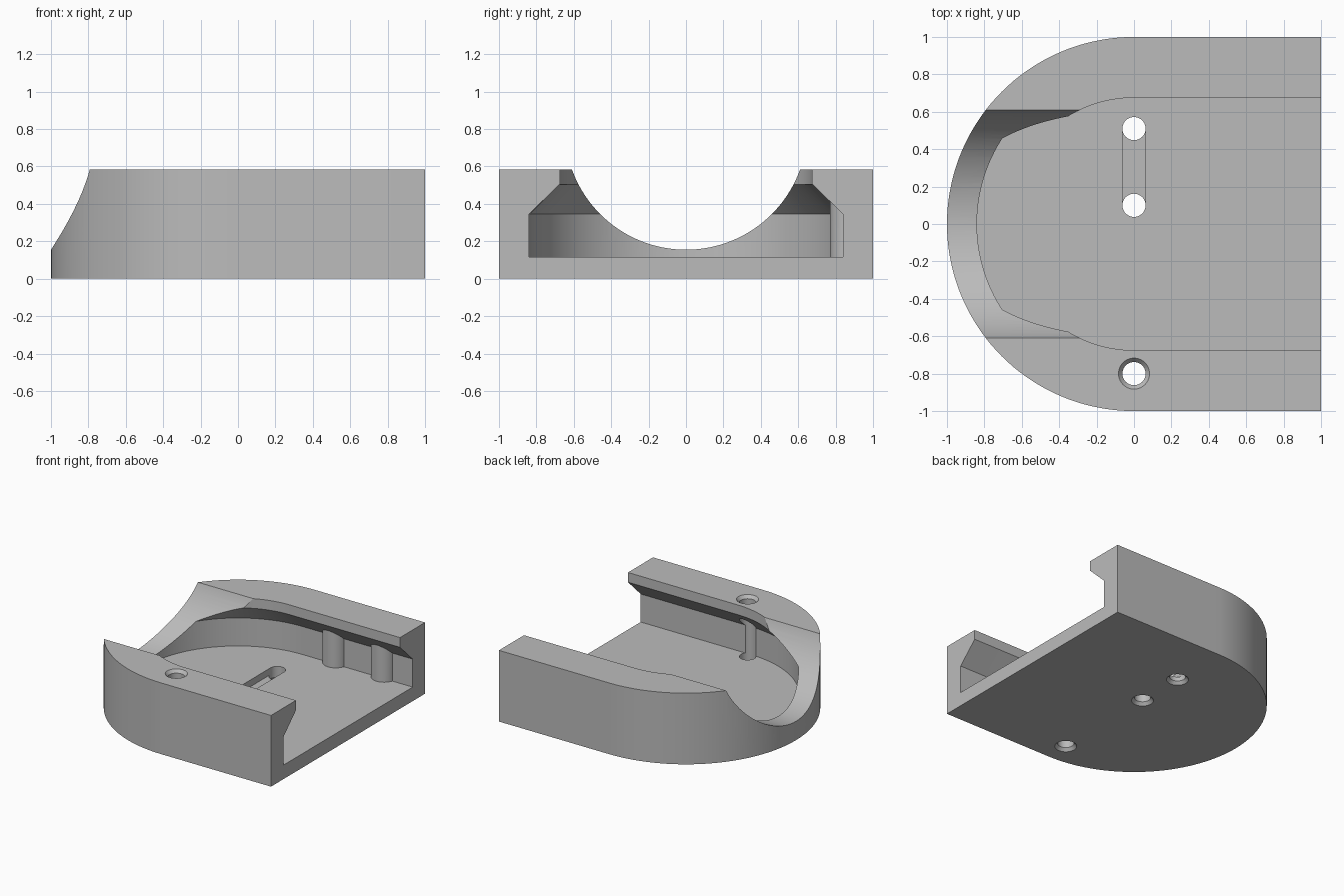
import bpy, bmesh, math

if "Cube" in bpy.data.objects:
    bpy.data.objects.remove(bpy.data.objects["Cube"])

HEIGHT, FLOOR = 0.585, 0.115
HOLE_R, SINK_R, SINK_DEPTH = 0.062, 0.083, 0.025

grey = bpy.data.materials.new("plain grey")
grey.use_nodes = True
grey.diffuse_color = (0.5, 0.5, 0.5, 1)
grey.node_tree.nodes["Principled BSDF"].inputs["Base Color"].default_value = (0.5, 0.5, 0.5, 1)


def loft(name, rings):
    """Closed solid through a stack of matching rings of points."""
    bm = bmesh.new()
    loops = [[bm.verts.new(p) for p in ring] for ring in rings]
    count = len(loops[0])
    for low, high in zip(loops, loops[1:]):
        for i in range(count):
            j = (i + 1) % count
            bm.faces.new((low[i], low[j], high[j], high[i]))
    bm.faces.new(loops[0][::-1])
    bm.faces.new(loops[-1])
    bmesh.ops.recalc_face_normals(bm, faces=bm.faces)
    mesh = bpy.data.meshes.new(name)
    bm.to_mesh(mesh)
    bm.free()
    mesh.materials.append(grey)
    obj = bpy.data.objects.new(name, mesh)
    bpy.context.collection.objects.link(obj)
    return obj


def d_ring(r, z, x_end, steps=72):
    """Half circle on the -x side with straight sides to x_end."""
    arc = [math.pi / 2 + math.pi * i / steps for i in range(steps + 1)]
    return ([(x_end, r, z)] + [(r * math.cos(a), r * math.sin(a), z) for a in arc]
            + [(x_end, -r, z)])


def round_ring(x, y, r, z, steps=40):
    turns = [2 * math.pi * i / steps for i in range(steps)]
    return [(x + r * math.cos(a), y + r * math.sin(a), z) for a in turns]


def combine(target, tool, operation):
    mod = target.modifiers.new(tool.name, "BOOLEAN")
    mod.object, mod.operation, mod.solver = tool, operation, "EXACT"
    bpy.context.view_layer.objects.active = target
    bpy.ops.object.modifier_apply(modifier=mod.name)
    bpy.data.objects.remove(tool)


# Outer block with one rounded end
body = loft("holder_body", [d_ring(1, z, 1) for z in (0, HEIGHT)])

# Undercut pocket, open at the straight end
pocket = [(0.84, FLOOR), (0.84, 0.345), (0.675, 0.505), (0.675, 0.8)]
combine(body, loft("pocket_cutter", [d_ring(r, z, 1.2) for r, z in pocket]), "DIFFERENCE")

# Round scoop through the curved end
SCOOP_R = 0.648
scoop = [[(x, y, z + 0.155 + SCOOP_R) for y, z, _ in round_ring(0, 0, SCOOP_R, 0, 128)]
         for x in (-1.2, 0)]
combine(body, loft("scoop_cutter", scoop), "DIFFERENCE")

# Two retaining ribs on the back wall
for x in (0.28, 0.72):
    combine(body, loft("wall_rib", [round_ring(x, 0.87, 0.1, z) for z in (0.06, 0.46)]), "UNION")

# Shallow slot in the floor between two holes
NEAR, FAR = 0.1, 0.51
half = [math.pi * i / 20 for i in range(21)]
outline = ([(HOLE_R * math.cos(a), FAR + HOLE_R * math.sin(a)) for a in half]
           + [(-HOLE_R * math.cos(a), NEAR - HOLE_R * math.sin(a)) for a in half])
slot = [[(x, y, z) for x, y in outline] for z in (0.06, 0.2)]
combine(body, loft("slot_cutter", slot), "DIFFERENCE")

# Through holes, countersunk below; the rim hole is countersunk above as well
over = 0.01
flare = SINK_R + (SINK_R - HOLE_R) * over / SINK_DEPTH
for y in (FAR, NEAR, -0.8):
    steps = [(flare, -over), (HOLE_R, SINK_DEPTH)]
    if y < 0:
        steps += [(HOLE_R, HEIGHT - SINK_DEPTH), (flare, HEIGHT + over)]
    else:
        steps += [(HOLE_R, 0.2)]
    combine(body, loft("hole_cutter", [round_ring(0, y, r, z) for r, z in steps]), "DIFFERENCE")

# Smooth curves, crisp edges
bpy.ops.object.select_all(action="DESELECT")
body.select_set(True)
bpy.context.view_layer.objects.active = body
bpy.ops.object.shade_smooth_by_angle(angle=math.radians(25))
